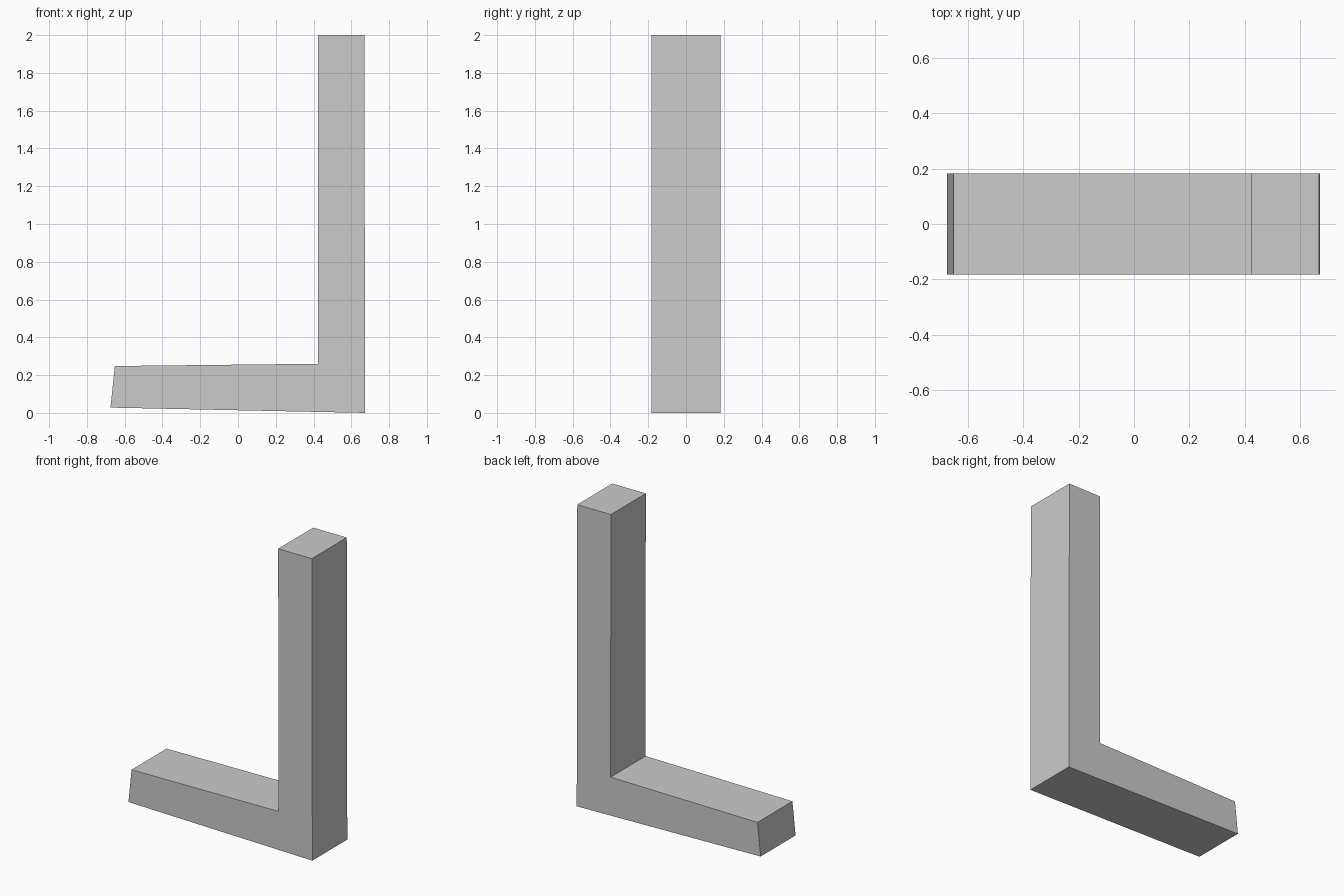
import bpy
import bmesh

default = bpy.data.objects.get("Cube")
if default:
    bpy.data.objects.remove(default, do_unlink=True)

# Plain grey material
grey = bpy.data.materials.new("plain grey")
grey.use_nodes = True
colour = (0.6, 0.6, 0.6, 1.0)
grey.diffuse_color = colour
grey.node_tree.nodes["Principled BSDF"].inputs["Base Color"].default_value = colour


def extruded_profile(name, profile, half_depth, material):
    """Make a solid from an (x, z) outline, centred on y = 0."""
    bm = bmesh.new()
    front = bm.faces.new([bm.verts.new((x, -half_depth, z)) for x, z in profile])
    moved = bmesh.ops.extrude_face_region(bm, geom=[front], use_keep_orig=True)
    verts = [v for v in moved["geom"] if isinstance(v, bmesh.types.BMVert)]
    bmesh.ops.translate(bm, verts=verts, vec=(0, 2 * half_depth, 0))
    bmesh.ops.recalc_face_normals(bm, faces=bm.faces)
    mesh = bpy.data.meshes.new(name)
    bm.to_mesh(mesh)
    bm.free()
    mesh.materials.append(material)
    obj = bpy.data.objects.new(name, mesh)
    bpy.context.collection.objects.link(obj)
    return obj


# Upright post with a slightly tapered foot
outline = [
    (0.673, 0.0),
    (0.669, 2.0),
    (0.423, 2.0),
    (0.424, 0.26),
    (-0.652, 0.248),
    (-0.675, 0.028),
]
extruded_profile("angled_bracket", outline, 0.183, grey)
